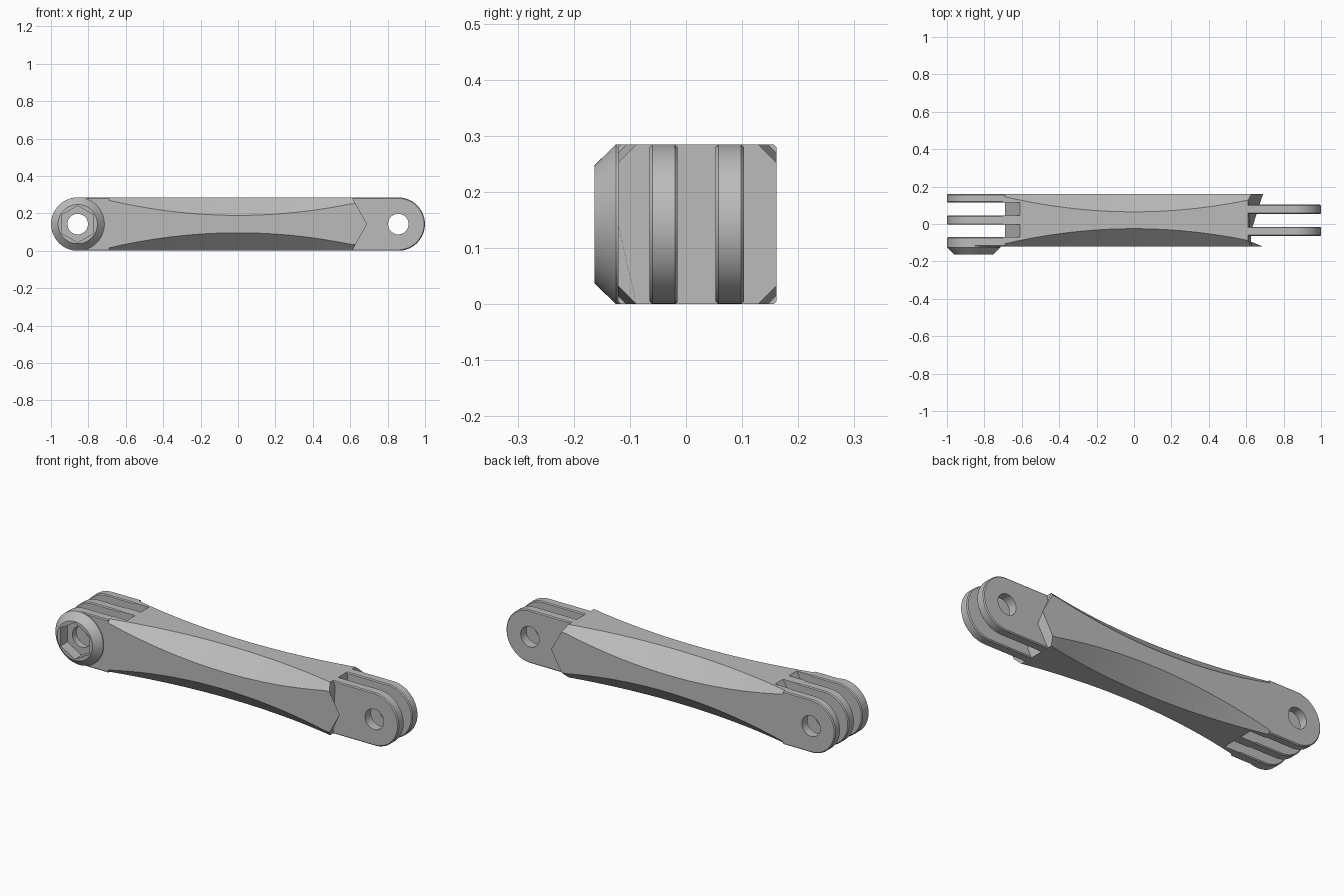
import bpy, bmesh, math

if "Cube" in bpy.data.objects:
    bpy.data.objects.remove(bpy.data.objects["Cube"], do_unlink=True)

R = 0.1425           # half height and eye radius
PIVOT = 0.857        # distance of each pivot from the centre
FRONT, BACK = -0.121, 0.161

grey = bpy.data.materials.new("light_grey_plastic")
grey.use_nodes = True
grey.diffuse_color = (0.5, 0.5, 0.5, 1)
grey.node_tree.nodes["Principled BSDF"].inputs["Base Color"].default_value = (0.5, 0.5, 0.5, 1)


def add_loft(name, rings):
    """Closed solid through a row of rings with equal point counts."""
    bm = bmesh.new()
    rows = [[bm.verts.new(p) for p in ring] for ring in rings]
    n = len(rows[0])
    for a, b in zip(rows, rows[1:]):
        for i in range(n):
            j = (i + 1) % n
            bm.faces.new((a[i], a[j], b[j], b[i]))
    ends = [bm.faces.new(rows[0]), bm.faces.new(rows[-1])]
    bmesh.ops.recalc_face_normals(bm, faces=bm.faces)
    mesh = bpy.data.meshes.new(name)
    bm.to_mesh(mesh)
    bm.free()
    mesh.materials.append(grey)
    obj = bpy.data.objects.new(name, mesh)
    bpy.context.collection.objects.link(obj)
    return obj


def select(obj):
    bpy.ops.object.select_all(action='DESELECT')
    obj.select_set(True)
    bpy.context.view_layer.objects.active = obj


def polygon(x, y, radius, sides):
    """Regular polygon facing y, with one corner straight up."""
    return [(x + radius * math.sin(i * math.tau / sides), y,
             R + radius * math.cos(i * math.tau / sides)) for i in range(sides)]


def cut(obj, cutters):
    select(obj)
    for c in cutters:
        mod = obj.modifiers.new("cut", 'BOOLEAN')
        mod.operation, mod.solver, mod.object = 'DIFFERENCE', 'EXACT', c
        bpy.ops.object.modifier_apply(modifier=mod.name)


def chamfer(x):
    return 0.096 - 0.083 * (x / 0.7) ** 2


def body_ring(x, pointed=False):
    """Chamfered square section; the pointed one bulges outwards at mid height."""
    c = chamfer(x)
    half = [(FRONT + c, 0), (FRONT, c), (FRONT, R), (FRONT, 2 * R - c), (FRONT + c, 2 * R)]
    pts = half + [(FRONT + BACK - y, z) for y, z in reversed(half)]
    return [(x + (0.08 * (1 - abs(z - R) / R) if pointed else 0), y, z) for y, z in pts]


def add_finger(name, side, y0, y1):
    """Flat plate with a round end and slightly softened rim."""
    arc = [(PIVOT + R * math.sin(a), R - R * math.cos(a))
           for a in (math.pi * i / 40 for i in range(41))]
    root = 0.58 if side > 0 else 0.69
    centre = (PIVOT, R)
    rings = []
    for y, inset in ((y0, 0.005), (y0 + 0.005, 0), (y1 - 0.005, 0), (y1, 0.005)):
        k = 1 - inset / R
        outline = [(PIVOT + (x - PIVOT) * k, R + (z - R) * k) for x, z in arc]
        outline += [(root, outline[-1][1]), (root, outline[0][1])]
        rings.append([(side * x, y, z) for x, z in outline])
    return add_loft(name, rings)


# Temporary cutters: pivot holes, hexagonal nut pocket and finger gaps
holes = {s: add_loft("hole_cutter", [polygon(s * PIVOT, y, 0.055, 40) for y in (-0.3, 0.3)])
         for s in (-1, 1)}
pocket = add_loft("pocket_cutter", [polygon(-PIVOT, y, 0.098, 6) for y in (-0.3, -0.105)])
gap_side = [(-0.8, -0.05), (-0.58, -0.05), (-0.61, 0), (-0.69, R),
            (-0.61, 2 * R), (-0.58, 0.335), (-0.8, 0.335)]
gaps = [add_loft("gap_cutter", [[(x, y, z) for x, z in gap_side] for y in span])
        for span in ((-0.07, -0.004), (0.046, 0.114))]

# Waisted arm with deepening corner chamfers
rings = [body_ring(-0.7 + 1.3 * i / 40) for i in range(41)] + [body_ring(0.61, True)]
arm = add_loft("arm_body", rings)
cut(arm, gaps)
parts = [arm]

# Three fingers at one end, two at the other
for name, side, y0, y1 in (("front_fork_finger", -1, FRONT, -0.07),
                           ("middle_fork_finger", -1, -0.004, 0.046),
                           ("back_fork_finger", -1, 0.114, BACK),
                           ("front_tongue", 1, -0.065, -0.015),
                           ("back_tongue", 1, 0.053, 0.103)):
    finger = add_finger(name, side, y0, y1)
    cut(finger, [holes[side]] + ([pocket] if name == "front_fork_finger" else []))
    parts.append(finger)

# Tapered boss holding the nut
boss = add_loft("nut_boss", [polygon(-PIVOT, y, r, 64) for y, r in
                             ((-0.112, R), (-0.125, R), (-0.163, 0.105))])
cut(boss, [pocket, holes[-1]])
parts.append(boss)

for helper in list(holes.values()) + gaps + [pocket]:
    bpy.data.objects.remove(helper, do_unlink=True)

for part in parts:
    select(part)
    bpy.ops.object.shade_smooth_by_angle(angle=math.radians(30))
